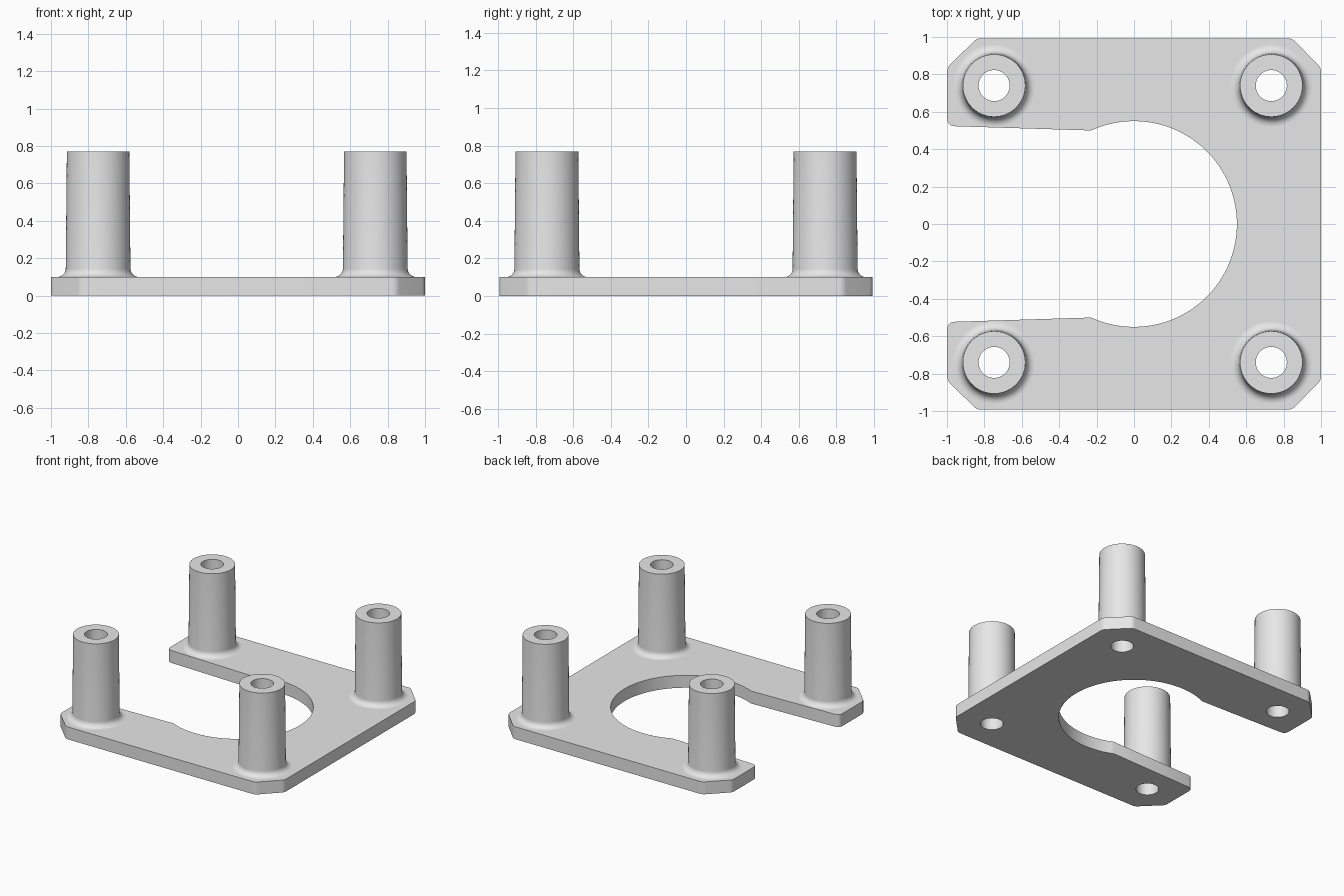
import bpy
import bmesh
from math import sin, cos, pi, radians
from mathutils import Vector

THICK, TOP = 0.1, 0.77          # plate thickness, post height
HOLE, SEGS = 0.083, 64          # bore radius, roundness
HALF_Y = 0.993
POSTS = {"back_right": (-0.748, 0.74), "back_left": (0.734, 0.74),
         "front_right": (-0.748, -0.74), "front_left": (0.734, -0.74)}

cube = bpy.data.objects.get("Cube")
if cube:
    bpy.data.objects.remove(cube, do_unlink=True)

grey = bpy.data.materials.new("light_grey")
grey.use_nodes = True
grey.diffuse_color = (0.8, 0.8, 0.8, 1)
grey.node_tree.nodes["Principled BSDF"].inputs["Base Color"].default_value = (0.8, 0.8, 0.8, 1)


def finish(obj):
    """Merge loose seams, fix normals, shade with sharp edges kept."""
    bm = bmesh.new()
    bm.from_mesh(obj.data)
    bmesh.ops.remove_doubles(bm, verts=bm.verts, dist=0.0001)
    bmesh.ops.recalc_face_normals(bm, faces=bm.faces)
    bm.to_mesh(obj.data)
    bm.free()
    obj.data.materials.clear()
    obj.data.materials.append(grey)
    bpy.ops.object.select_all(action='DESELECT')
    obj.select_set(True)
    bpy.context.view_layer.objects.active = obj
    bpy.ops.object.shade_smooth_by_angle(angle=radians(30))


def rounded(corners, steps=6):
    """Round each (x, y, radius) corner of a closed outline."""
    out = []
    for i, (x, y, r) in enumerate(corners):
        p = Vector((x, y))
        if r == 0:
            out.append(p)
            continue
        a = (Vector(corners[i - 1][:2]) - p).normalized()
        b = (Vector(corners[(i + 1) % len(corners)][:2]) - p).normalized()
        half = a.angle(b) / 2
        d = r * cos(half) / sin(half)
        for k in range(steps + 1):
            t = k / steps
            out.append(p + a * d * (1 - t) ** 2 + b * d * t ** 2)
    return out


def circle(cx, cy, r, start=0, end=2 * pi, n=SEGS):
    return [Vector((cx + r * cos(start + (end - start) * k / n),
                    cy + r * sin(start + (end - start) * k / n))) for k in range(n)]


# Base plate: clipped corners, keyhole opening towards -x
side = [(-1, 0.524, 0.045), (-1, 0.835, 0.06), (-0.84, HALF_Y, 0.06),
        (0.845, HALF_Y, 0.06), (1, 0.835, 0.06)]
mirrored = [(x, -y, r) for x, y, r in reversed(side)]
reach = radians(114.6)
opening = [(p.x, p.y, 0) for p in circle(0, 0, 0.55, -reach, reach, 80)]
opening.append((0.55 * cos(reach), 0.55 * sin(reach), 0))
outline = rounded(side + mirrored + opening)

curve = bpy.data.curves.new("base_plate", 'CURVE')
curve.dimensions = '2D'
curve.fill_mode = 'BOTH'
curve.extrude = THICK / 2
for loop in [outline] + [circle(x, y, HOLE) for x, y in POSTS.values()]:
    spline = curve.splines.new('POLY')
    spline.points.add(len(loop) - 1)
    for point, p in zip(spline.points, loop):
        point.co = (p.x, p.y, THICK / 2, 1)
    spline.use_cyclic_u = True
plate = bpy.data.objects.new("base_plate", curve)
plate.location.z = THICK / 2
bpy.context.collection.objects.link(plate)
bpy.ops.object.select_all(action='DESELECT')
plate.select_set(True)
bpy.context.view_layer.objects.active = plate
bpy.ops.object.convert(target='MESH')
plate = bpy.context.view_layer.objects.active
plate.name = "base_plate"
# Rest the plate exactly on the ground
low = min(v.co.z for v in plate.data.vertices)
for v in plate.data.vertices:
    v.co.z -= low
plate.location.z = 0
finish(plate)

# Hollow posts: slightly tapered tube with a fillet at the foot
BASE_R, TOP_R, FILLET = 0.173, 0.167, 0.045
profile = [(BASE_R + FILLET * (1 - sin(a)), THICK + FILLET * (1 - cos(a)))
           for a in (pi / 2 * k / 8 for k in range(9))]
profile += [(TOP_R, TOP), (HOLE, TOP), (HOLE, THICK)]
for name, (px, py) in POSTS.items():
    bm = bmesh.new()
    rings = [[bm.verts.new((p.x, p.y, z)) for p in circle(px, py, r)] for r, z in profile]
    for lower, upper in zip(rings, rings[1:]):
        for k in range(SEGS):
            n = (k + 1) % SEGS
            bm.faces.new((lower[k], lower[n], upper[n], upper[k]))
    mesh = bpy.data.meshes.new(name + "_post")
    bm.to_mesh(mesh)
    bm.free()
    post = bpy.data.objects.new(name + "_post", mesh)
    bpy.context.collection.objects.link(post)
    finish(post)
